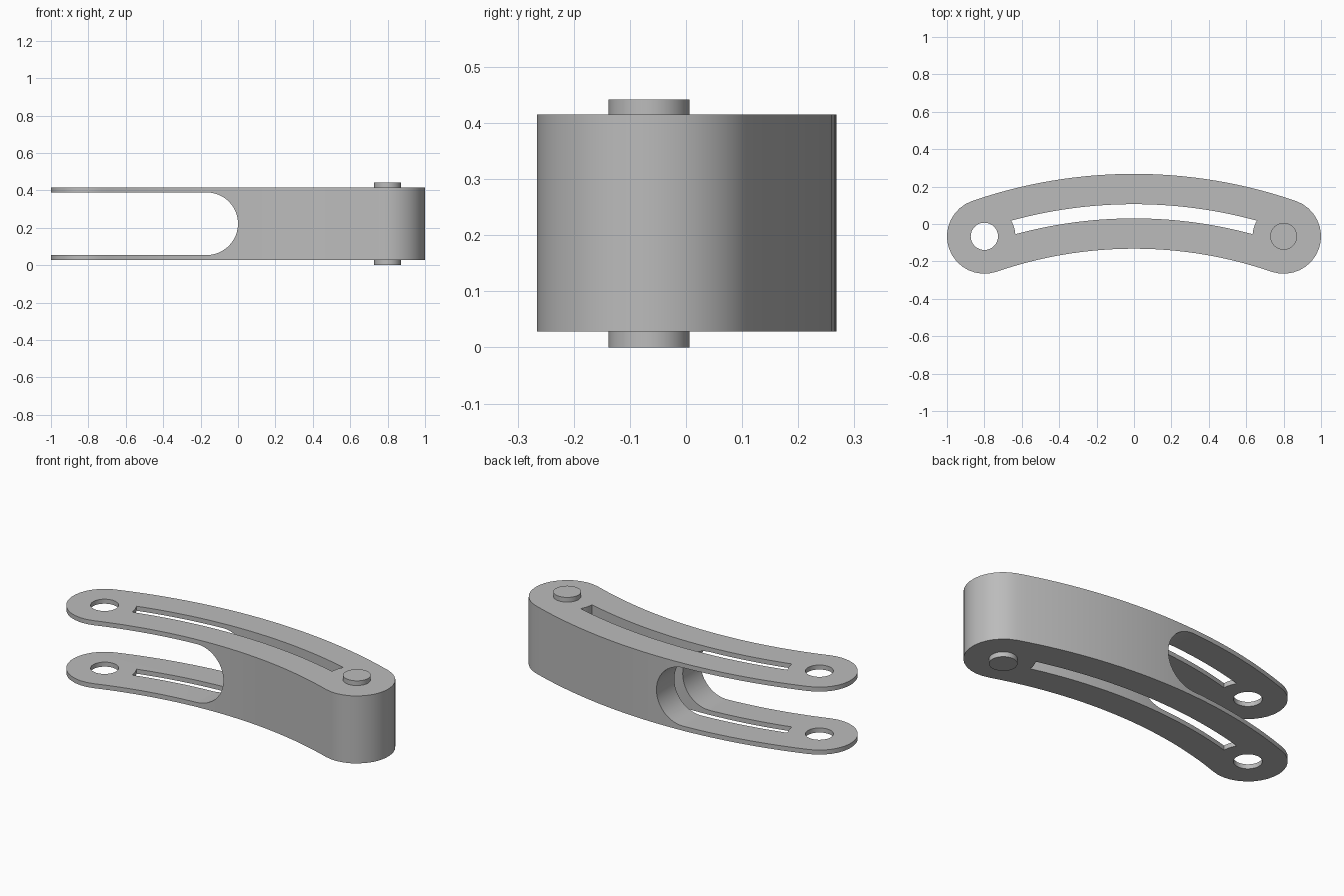
import bpy
import bmesh
from math import sin, cos, pi, asin, atan2, hypot, radians

if "Cube" in bpy.data.objects:
    bpy.data.objects.remove(bpy.data.objects["Cube"])

Z0, Z1 = 0.028, 0.415            # body bottom and top
END_X, END_Y, END_R = 0.8, -0.066, 0.2
CREST = 0.068                    # height of the centreline arc at x = 0
SAG = CREST - END_Y
R = (END_X ** 2 + SAG ** 2) / (2 * SAG)
CY = CREST - R
SWEEP = asin(END_X / R)

grey = bpy.data.materials.new("plain grey")
grey.use_nodes = True
grey.diffuse_color = (0.5, 0.5, 0.5, 1)
grey.node_tree.nodes["Principled BSDF"].inputs["Base Color"].default_value = (0.5, 0.5, 0.5, 1)


def arc(cx, cy, r, a, b, n):
    return [(cx + r * cos(a + (b - a) * i / n), cy + r * sin(a + (b - a) * i / n))
            for i in range(n + 1)]


def prism(name, outline, low, high, axis="z"):
    """Extrude a closed outline along z, or along y for an (x, z) outline."""
    bm = bmesh.new()
    place = (lambda p: (p[0], p[1], low)) if axis == "z" else (lambda p: (p[0], low, p[1]))
    face = bm.faces.new([bm.verts.new(place(p)) for p in outline])
    top = bmesh.ops.extrude_face_region(bm, geom=[face])["geom"]
    shift = (0, 0, high - low) if axis == "z" else (0, high - low, 0)
    bmesh.ops.translate(bm, vec=shift, verts=[v for v in top if isinstance(v, bmesh.types.BMVert)])
    bmesh.ops.recalc_face_normals(bm, faces=bm.faces)
    mesh = bpy.data.meshes.new(name)
    bm.to_mesh(mesh)
    bm.free()
    mesh.materials.append(grey)
    obj = bpy.data.objects.new(name, mesh)
    bpy.context.collection.objects.link(obj)
    return obj


def smooth(obj):
    bpy.ops.object.select_all(action="DESELECT")
    obj.select_set(True)
    bpy.context.view_layer.objects.active = obj
    bpy.ops.object.shade_smooth_by_angle(angle=radians(30))


def cut(obj, cutter):
    mod = obj.modifiers.new("cut", "BOOLEAN")
    mod.operation, mod.solver, mod.object = "DIFFERENCE", "EXACT", cutter
    bpy.context.view_layer.objects.active = obj
    bpy.ops.object.modifier_apply(modifier=mod.name)
    bpy.data.objects.remove(cutter)


# Curved link body with round ends
up = pi / 2
outline = arc(0, CY, R + END_R, up - SWEEP, up + SWEEP, 32)
outline += arc(-END_X, END_Y, END_R, up + SWEEP, 3 * up + SWEEP, 16)[1:]
outline += arc(0, CY, R - END_R, up + SWEEP, up - SWEEP, 32)[1:]
outline += arc(END_X, END_Y, END_R, -up - SWEEP, up - SWEEP, 16)[1:-1]
body = prism("link_body", outline, Z0, Z1)

# Fork opening with a half-round end, leaving two thin side plates
gap = 0.1675
mid = (Z0 + Z1) / 2
fork = [(-1.2, mid - gap)] + arc(-gap, mid, gap, -up, up, 24) + [(-1.2, mid + gap)]
cut(body, prism("fork_cutter", fork, -0.6, 0.6, "y"))


# Curved slot whose ends run concentric with the pin and the hole
def slot_corner(r):
    """Polar angle from vertical where radius r meets the slot end circle."""
    lo, hi = 0, SWEEP
    for _ in range(40):
        a = (lo + hi) / 2
        far = hypot(r * sin(a) - END_X, CY + r * cos(a) - END_Y) > 0.166
        lo, hi = (a, hi) if far else (lo, a)
    return lo


half = 0.038
a_out, a_in = slot_corner(R + half), slot_corner(R - half)
slot = arc(0, CY, R + half, up - a_out, up + a_out, 32)
inner = arc(0, CY, R - half, up + a_in, up - a_in, 32)


def end_arc(cx, p, q):
    a = atan2(p[1] - END_Y, p[0] - cx) % (2 * pi)
    b = atan2(q[1] - END_Y, q[0] - cx) % (2 * pi)
    b += 2 * pi * round((a - b) / (2 * pi))
    return arc(cx, END_Y, 0.166, a, b, 5)[1:-1]


slot += end_arc(-END_X, slot[-1], inner[0]) + inner + end_arc(END_X, inner[-1], slot[0])
cut(body, prism("slot_cutter", slot, -0.2, 0.7))

# Round hole through both fork plates
cut(body, prism("hole_cutter", arc(-END_X, END_Y, 0.073, 0, 2 * pi, 32)[:-1], -0.2, 0.7))
smooth(body)

# Pin stubs standing out of the solid end
for name, low, high in (("lower_pin", 0, Z0), ("upper_pin", Z1, 0.442)):
    smooth(prism(name, arc(END_X, END_Y, 0.072, 0, 2 * pi, 32)[:-1], low, high))
